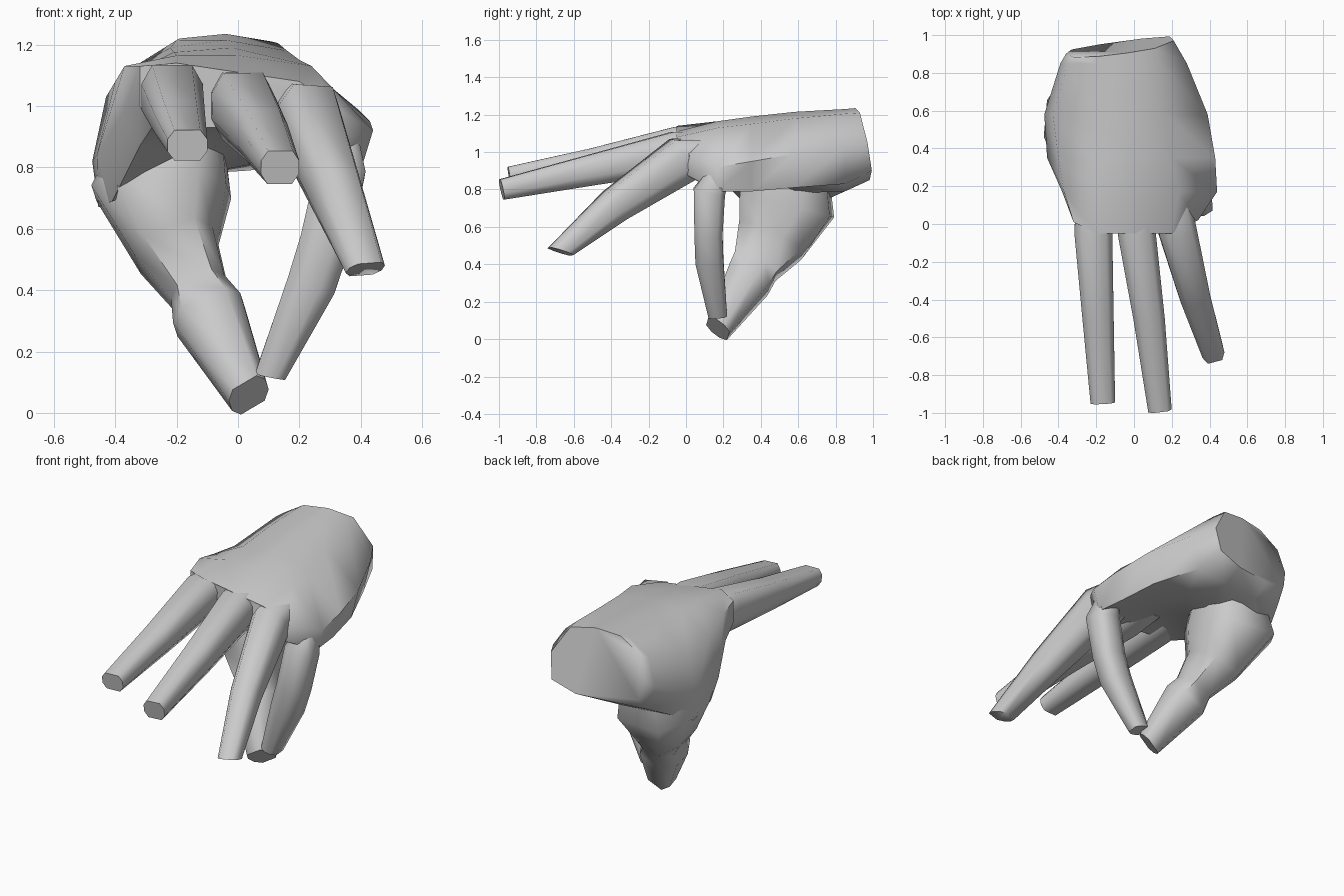
import bpy, bmesh
from mathutils import Vector

if "Cube" in bpy.data.objects:
    bpy.data.objects.remove(bpy.data.objects["Cube"])


def loft(name, rings, angle=1.1):
    """Skin a list of equal-sized point rings and close both ends."""
    bm = bmesh.new()
    loops = [[bm.verts.new(p) for p in r] for r in rings]
    n = len(loops[0])
    for a, b in zip(loops, loops[1:]):
        for i in range(n):
            j = (i + 1) % n
            bm.faces.new((a[i], a[j], b[j], b[i]))
    bm.faces.new(loops[0])
    bm.faces.new(loops[-1])
    bmesh.ops.recalc_face_normals(bm, faces=bm.faces)
    me = bpy.data.meshes.new(name)
    bm.to_mesh(me)
    bm.free()
    ob = bpy.data.objects.new(name, me)
    bpy.context.collection.objects.link(ob)
    bpy.ops.object.select_all(action='DESELECT')
    ob.select_set(True)
    bpy.context.view_layer.objects.active = ob
    bpy.ops.object.shade_smooth_by_angle(angle=angle)
    return ob


OCTAGON = [(1, .4), (.65, 1), (-.65, 1), (-1, .4), (-1, -.4), (-.65, -1), (.65, -1), (1, -.4)]


def digit(name, side, sections, tip=None):
    """Eight-sided tapered tube; a section is (centre, width, thickness)."""
    cs = [Vector(s[0]) for s in sections]
    rings = []
    for i, (c, w, h) in enumerate(sections):
        a, b = cs[max(i - 1, 0)], cs[min(i + 1, len(cs) - 1)]
        t = (b - a).normalized()
        if tip and i == len(cs) - 1:      # slanted fingertip cut
            t = Vector(tip).normalized()
        s = Vector(side)
        s = (s - t * s.dot(t)).normalized()
        u = s.cross(t)
        rings.append([cs[i] + s * x * w / 2 + u * y * h / 2 for x, y in OCTAGON])
    return loft(name, rings)


# Palm: cross-sections (x, z) from the wrist to the knuckles
wrist = [(-.36, 1.0), (-.32, 1.14), (-.19, 1.22), (-.04, 1.235), (.11, 1.21),
         (.21, 1.05), (.19, .9), (.04, .85), (-.18, .85), (-.33, .89)]
heel = [(-.39, .96), (-.35, 1.12), (-.2, 1.215), (-.04, 1.23), (.13, 1.205),
        (.28, 1.03), (.23, .83), (.04, .79), (-.18, .79), (-.35, .81)]
middle = [(-.475, .82), (-.43, 1.03), (-.22, 1.19), (-.04, 1.215), (.16, 1.18),
          (.39, .99), (.34, .81), (.1, .82), (-.12, .78), (-.455, .67)]
upper = [(-.46, .84), (-.4, 1.08), (-.21, 1.175), (-.02, 1.19), (.2, 1.15),
         (.43, .95), (.38, .79), (.12, .86), (-.1, .87), (-.41, .69)]
knuckle = [(-.38, .97), (-.37, 1.13), (-.2, 1.165), (0, 1.165), (.24, 1.13),
           (.44, .92), (.4, .79), (.15, .88), (-.05, .94), (-.32, .87)]
front = [(-.32, 1.0), (-.32, 1.13), (-.2, 1.14), (0, 1.11), (.2, 1.08),
         (.34, .98), (.30, .88), (.12, .9), (-.05, .93), (-.28, .93)]
rings = [[(x, .965 + .137 * (x + .08) - .17 * (z - .85), z) for x, z in wrist]]
for sec, y in ((heel, .85), (middle, .58), (upper, .35), (knuckle, .17)):
    rings.append([(x, y, z) for x, z in sec])
rings.append([(x, -.05 + .5 * max(0, abs(x) - .2), z) for x, z in front])
loft("palm", rings)

# Three extended fingers
digit("index_finger", (1, 0, 0), [
    ((-.21, .14, 1.03), .2, .18), ((-.215, -.05, 1.03), .2, .21),
    ((-.19, -.5, .945), .165, .15), ((-.165, -.945, .872), .13, .1)])
digit("middle_finger", (1, .12, 0), [
    ((0, .14, 1.02), .2, .18), ((.015, -.05, 1.0), .2, .22),
    ((.08, -.5, .905), .165, .165), ((.137, -.985, .8), .125, .11)])
digit("ring_finger", (1, .2, -.1), [
    ((.2, .15, .99), .18, .16), ((.225, -.02, .96), .2, .24),
    ((.32, -.38, .715), .16, .18), ((.415, -.67, .468), .12, .13)],
    tip=(.15, -.3, -1))

# Little finger curled down to meet the thumb
digit("little_finger", (0, 1, 0), [
    ((.34, .18, .89), .12, .1), ((.335, .125, .79), .17, .16),
    ((.285, .12, .56), .15, .165), ((.24, .125, .42), .15, .16),
    ((.105, .17, .12), .1, .1)], tip=(-.2, .1, -1))

# Thumb: broad fleshy base, narrow joint, then the end segment
digit("thumb", (.92, 0, .3), [
    ((-.2, .57, .97), .3, .36), ((-.25, .54, .72), .44, .5),
    ((-.2, .45, .53), .27, .37), ((-.125, .37, .39), .19, .25),
    ((-.095, .335, .32), .24, .24), ((.035, .17, .058), .14, .14)],
    tip=(.5, -.6, -.65))
